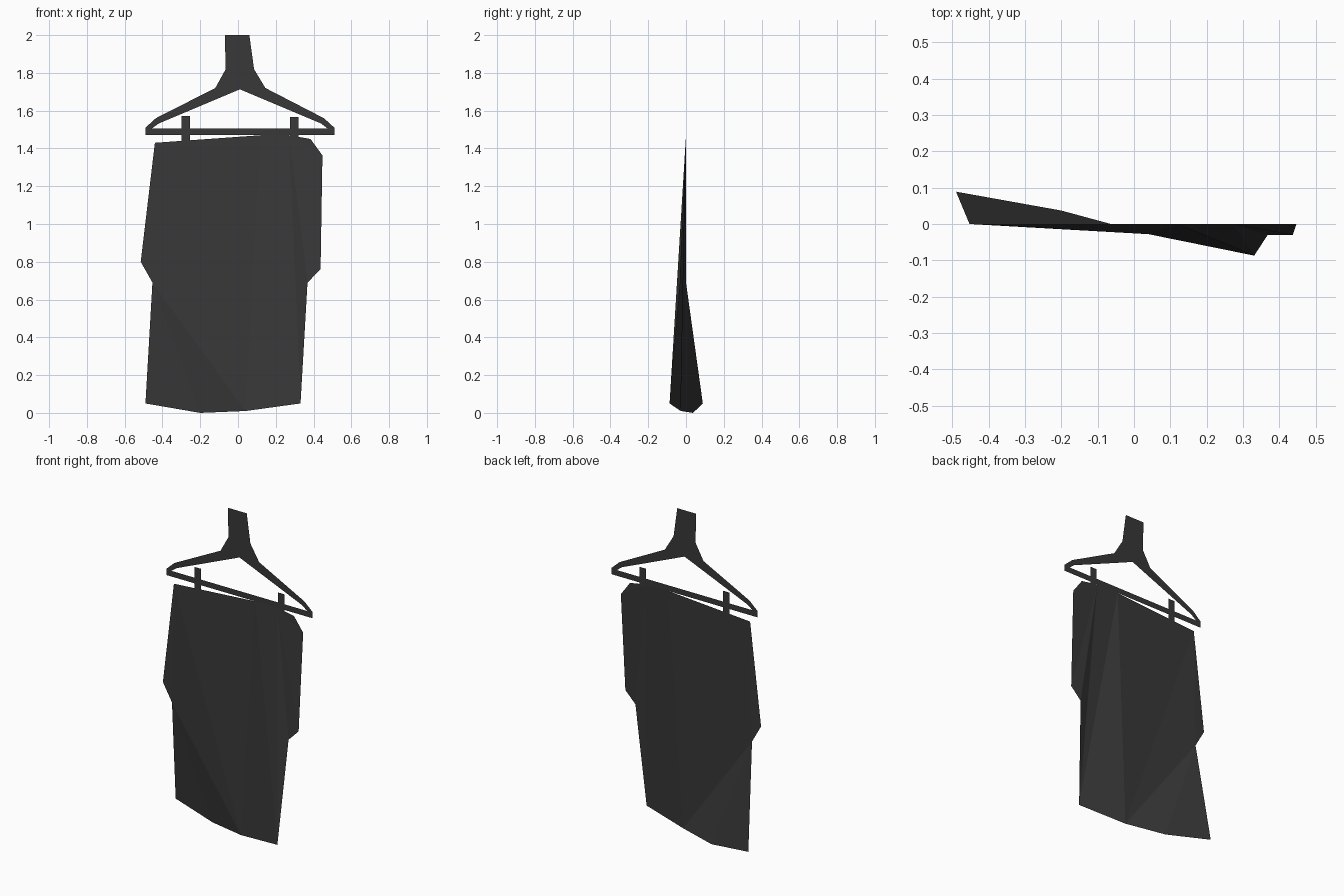
import bpy
import bmesh

if "Cube" in bpy.data.objects:
    bpy.data.objects.remove(bpy.data.objects["Cube"])

dark = bpy.data.materials.new("charcoal")
dark.diffuse_color = (0.04, 0.04, 0.04, 1)
dark.use_nodes = True
dark.node_tree.nodes["Principled BSDF"].inputs["Base Color"].default_value = dark.diffuse_color


def sheet(name, points, faces):
    """Flat-shaded open sheet from (x, y, z) points and index faces."""
    bm = bmesh.new()
    verts = [bm.verts.new(p) for p in points]
    for face in faces:
        bm.faces.new([verts[i] for i in face])
    bmesh.ops.recalc_face_normals(bm, faces=bm.faces)
    if sum(f.normal.y * f.calc_area() for f in bm.faces) > 0:
        bmesh.ops.reverse_faces(bm, faces=bm.faces)
    mesh = bpy.data.meshes.new(name)
    bm.to_mesh(mesh)
    bm.free()
    obj = bpy.data.objects.new(name, mesh)
    bpy.context.collection.objects.link(obj)
    mesh.materials.append(dark)
    return obj


def flat(outline):
    return [(x, 0, z) for x, z in outline]


# Hanger: hook plate, plus a closed strip between outer and inner outlines
outer = flat([(-0.12, 1.72), (-0.435, 1.56), (-0.49, 1.51), (-0.49, 1.47),
              (0.51, 1.47), (0.51, 1.51), (0.455, 1.56), (0.145, 1.72)])
inner = flat([(0.01, 1.713), (-0.42, 1.532), (-0.457, 1.505),
              (0.475, 1.505), (0.44, 1.532)])
hook = flat([(0.085, 1.82), (0.06, 2.0), (-0.07, 2.0), (-0.065, 1.82)])
sheet("hanger", outer + inner + hook, [
    (0, 1, 9, 8), (1, 2, 10, 9), (2, 3, 10), (3, 4, 11, 10),
    (4, 5, 11), (5, 6, 12, 11), (6, 7, 8, 12),
    (8, 7, 13, 16, 0), (13, 14, 15, 16)])

# Clips joining the bar to the cloth
for side, x, low, high in (("left", -0.277, 1.435, 1.572),
                           ("right", 0.297, 1.455, 1.567)):
    w = 0.022
    sheet(side + "_clip",
          flat([(x - w, low), (x + w, low), (x + w, high), (x - w, high)]),
          [(0, 1, 2, 3)])

# Cloth: one twisted sheet, flat at the top and flared at the hem
cloth = {
    "top_l": (-0.44, 0, 1.43), "top_m": (0.12, 0, 1.47), "top_r": (0.27, 0, 1.47),
    "flap_top": (0.384, 0, 1.45), "flap_side": (0.447, 0, 1.363),
    "flap_low": (0.437, -0.03, 0.76), "waist_r": (0.368, -0.03, 0.69),
    "hem_r": (0.331, -0.087, 0.05), "hem_mr": (0.04, -0.028, 0.01),
    "hem_ml": (-0.2, 0.037, 0.0), "hem_l": (-0.49, 0.089, 0.05),
    "waist_l": (-0.453, 0, 0.69), "bulge_l": (-0.515, 0, 0.80),
}
names = list(cloth)
panels = ["top_l bulge_l waist_l", "waist_l hem_l hem_ml", "waist_l hem_ml hem_mr",
          "top_l waist_l hem_mr", "top_l hem_mr top_m", "top_m hem_mr hem_r",
          "top_m hem_r top_r", "top_r hem_r waist_r", "top_r waist_r flap_low",
          "top_r flap_low flap_side", "top_r flap_side flap_top"]
sheet("cloth", cloth.values(),
      [[names.index(n) for n in p.split()] for p in panels])
